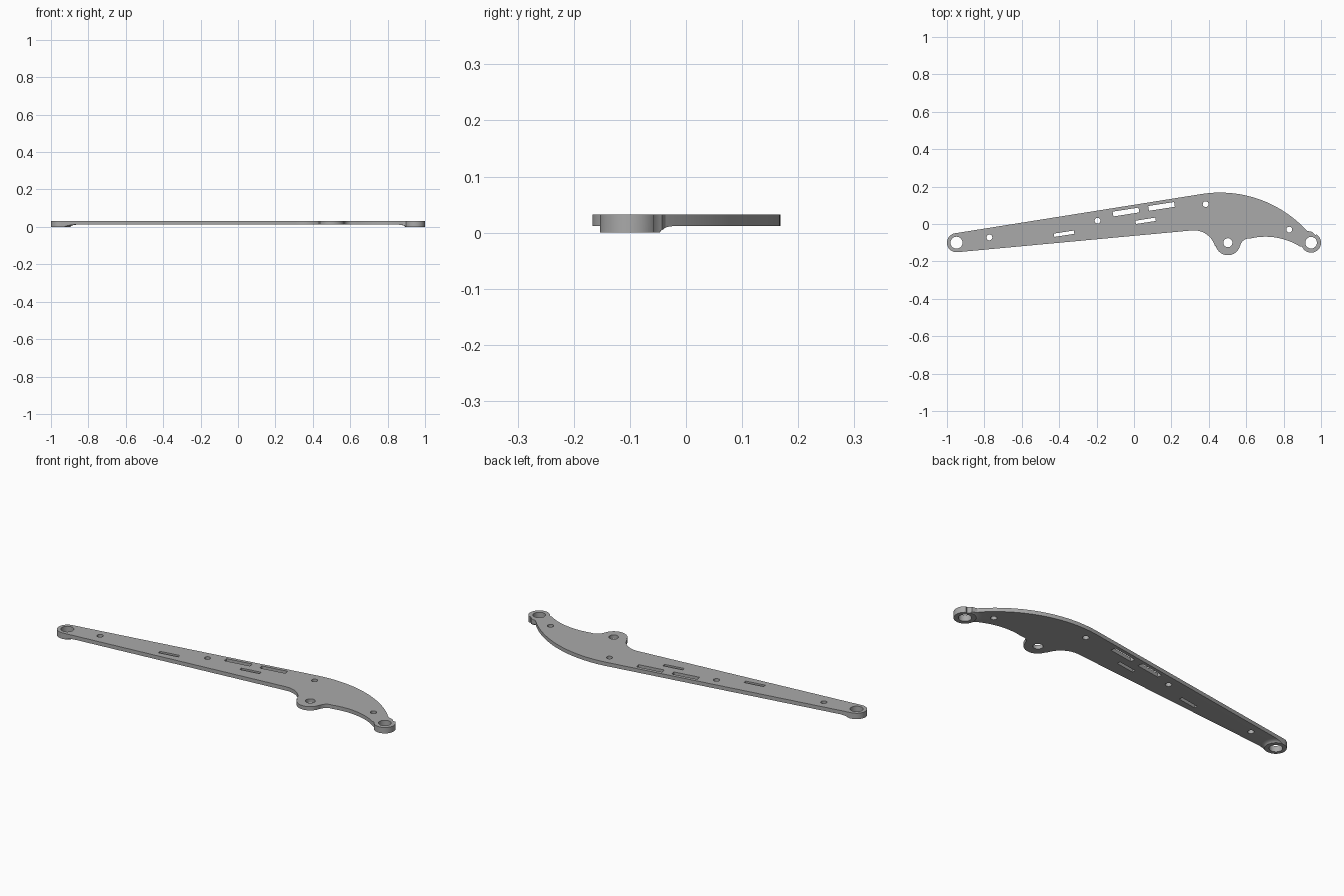
import bpy, bmesh
from math import cos, sin, radians, pi
from mathutils import Vector, Matrix

if "Cube" in bpy.data.objects:
    bpy.data.objects.remove(bpy.data.objects["Cube"])

TOP, PLATE_BOTTOM, TILT = 0.032, 0.0115, radians(8.8)
LEFT_PIVOT, MIDDLE_PIVOT, RIGHT_PIVOT = (-0.949, -0.1), (0.502, -0.1), (0.947, -0.1)


def arc(centre, r, start, end, steps):
    """Points along an arc, angles in degrees."""
    angles = [radians(start + (end - start) * i / steps) for i in range(steps + 1)]
    return [(centre[0] + r * cos(a), centre[1] + r * sin(a)) for a in angles]


def make_object(name, bm):
    bmesh.ops.recalc_face_normals(bm, faces=bm.faces)
    mesh = bpy.data.meshes.new(name)
    bm.to_mesh(mesh)
    bm.free()
    obj = bpy.data.objects.new(name, mesh)
    bpy.context.collection.objects.link(obj)
    return obj


def prism(name, points, low, high):
    bm = bmesh.new()
    face = bm.faces.new([bm.verts.new((x, y, low)) for x, y in points])
    walls = bmesh.ops.extrude_face_region(bm, geom=[face])
    verts = [v for v in walls["geom"] if isinstance(v, bmesh.types.BMVert)]
    bmesh.ops.translate(bm, verts=verts, vec=(0, 0, high - low))
    return make_object(name, bm)


def flared_boss(name, centre):
    """Stack of rings that sweeps outward into the plate underside."""
    bm = bmesh.new()
    profile = [(0.053, -0.03), (0.053, 0), (0.056, 0.004), (0.062, 0.0075),
               (0.071, 0.0102), (0.085, 0.0118), (0.085, 0.03)]
    rings = [[bm.verts.new((x, y, z)) for x, y in arc(centre, r, 0, 360, 64)[:-1]]
             for r, z in profile]
    for a, b in zip(rings, rings[1:]):
        for i in range(64):
            j = (i + 1) % 64
            bm.faces.new((a[i], a[j], b[j], b[i]))
    bm.faces.new(rings[0])
    bm.faces.new(rings[-1])
    return make_object(name, bm)


def cut(target, cutter):
    mod = target.modifiers.new("cut", 'BOOLEAN')
    mod.operation, mod.solver, mod.object = 'DIFFERENCE', 'EXACT', cutter
    bpy.context.view_layer.objects.active = target
    bpy.ops.object.modifier_apply(modifier=mod.name)
    bpy.data.objects.remove(cutter)


# Arm outline, anticlockwise from the left end
outline = (
    arc(LEFT_PIVOT, 0.051, 98.8, 275.3, 32)
    + arc((0.32, -0.152), 0.118, 95.3, 16, 20)
    + arc(MIDDLE_PIVOT, 0.067, 196, 347, 32)
    + arc((0.617, -0.127), 0.05, 167, 104, 12)
    + arc((0.703, -0.418), 0.35, 103, 58.5, 24)
    + arc(RIGHT_PIVOT, 0.053, 203, 415, 36)
    + arc((0.998, -0.011), 0.055, 240, 215, 6)
    + arc((0.46, -0.462), 0.63, 42.5, 98.8, 40)
)
arm = prism("link_arm", outline, 0, TOP)

# Thin the arm from below, leaving thicker flared bosses at both ends
slab = prism("underside_cutter", [(-2, -1), (2, -1), (2, 1), (-2, 1)], -0.02, PLATE_BOTTOM)
for pivot in (LEFT_PIVOT, RIGHT_PIVOT):
    cut(slab, flared_boss("boss_cutter", pivot))
cut(arm, slab)

# Pivot holes and small fastening holes
holes = [(LEFT_PIVOT, 0.032), (MIDDLE_PIVOT, 0.024), (RIGHT_PIVOT, 0.031)]
holes += [(c, 0.0155) for c in ((-0.773, -0.072), (-0.195, 0.018), (0.383, 0.106), (0.83, -0.03))]
for centre, r in holes:
    cut(arm, prism("hole_cutter", arc(centre, r, 0, 360, 40)[:-1], -0.1, 0.1))

# Tilted rectangular slots
for centre, length, width in (((-0.043, 0.064), 0.14, 0.026), ((0.147, 0.094), 0.14, 0.026),
                              ((0.062, 0.017), 0.108, 0.018), ((-0.374, -0.052), 0.108, 0.018)):
    turn = Matrix.Rotation(TILT, 2)
    corners = [Vector(centre) + turn @ Vector((sx * length / 2, sy * width / 2))
               for sx, sy in ((-1, -1), (1, -1), (1, 1), (-1, 1))]
    cut(arm, prism("slot_cutter", corners, -0.1, 0.1))

# Plain grey finish
grey = bpy.data.materials.new("plain_grey")
grey.use_nodes = True
colour = (0.4, 0.4, 0.4, 1)
grey.diffuse_color = colour
grey.node_tree.nodes["Principled BSDF"].inputs["Base Color"].default_value = colour
arm.data.materials.clear()
arm.data.materials.append(grey)

bpy.ops.object.select_all(action='DESELECT')
arm.select_set(True)
bpy.context.view_layer.objects.active = arm
bpy.ops.object.shade_smooth_by_angle(angle=radians(30))
